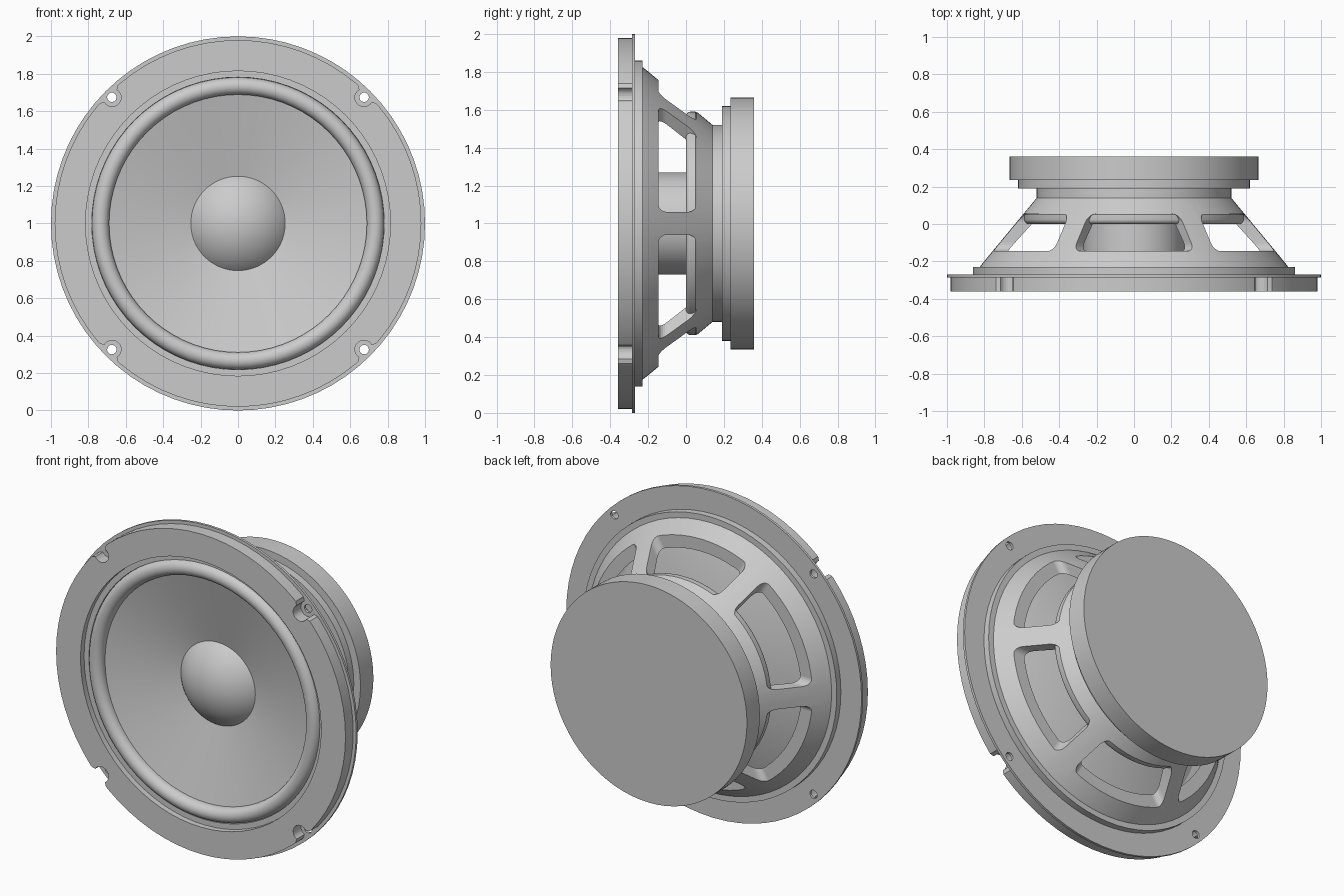
import bpy, bmesh
from math import sin, cos, pi, radians, sqrt, asin
from mathutils import Vector, Matrix

SEGMENTS = 72
CENTRE = Vector((0, 0, 1))

cube = bpy.data.objects.get("Cube")
if cube:
    bpy.data.objects.remove(cube, do_unlink=True)

grey = bpy.data.materials.new("plain grey")
grey.use_nodes = True
grey.diffuse_color = (0.6, 0.6, 0.6, 1)
grey.node_tree.nodes["Principled BSDF"].inputs["Base Color"].default_value = (0.6, 0.6, 0.6, 1)


def make_object(name, bm):
    bmesh.ops.recalc_face_normals(bm, faces=bm.faces)
    mesh = bpy.data.meshes.new(name)
    bm.to_mesh(mesh)
    bm.free()
    mesh.materials.append(grey)
    obj = bpy.data.objects.new(name, mesh)
    bpy.context.collection.objects.link(obj)
    return obj


def select(obj):
    bpy.ops.object.select_all(action='DESELECT')
    obj.select_set(True)
    bpy.context.view_layer.objects.active = obj


def smooth(obj):
    select(obj)
    bpy.ops.object.shade_smooth_by_angle(angle=radians(30))


def revolve(name, profile, closed=True):
    """Spin (radius, y) points about the speaker's axis."""
    bm = bmesh.new()
    verts = [bm.verts.new((r, y, 1)) for r, y in profile]
    edges = [bm.edges.new(pair) for pair in zip(verts, verts[1:])]
    if closed:
        edges.append(bm.edges.new((verts[-1], verts[0])))
    bmesh.ops.spin(bm, geom=verts + edges, cent=CENTRE, axis=(0, 1, 0),
                   angle=2 * pi, steps=SEGMENTS, use_merge=True)
    bmesh.ops.remove_doubles(bm, verts=bm.verts, dist=0.0001)
    obj = make_object(name, bm)
    smooth(obj)
    return obj


def add_prism(bm, near, far, angle):
    """Join two matching outlines, then turn them about the axis."""
    turn = Matrix.Rotation(angle, 4, 'Y')
    a, b = ([bm.verts.new(CENTRE + turn @ Vector(p)) for p in loop]
            for loop in (near, far))
    bm.faces.new(a)
    bm.faces.new(b)
    for i in range(len(a)):
        j = (i + 1) % len(a)
        bm.faces.new((a[i], a[j], b[j], b[i]))


def cut(obj, bm):
    cutter = make_object("cutter", bm)
    cutter.hide_render = True
    mod = obj.modifiers.new("cut", 'BOOLEAN')
    mod.operation = 'DIFFERENCE'
    mod.solver = 'EXACT'
    mod.object = cutter
    select(obj)
    bpy.ops.object.modifier_apply(modifier=mod.name)
    bpy.data.objects.remove(cutter, do_unlink=True)
    smooth(obj)


def arc(cx, cy, radius, start, end, steps):
    angles = [radians(start + (end - start) * i / steps) for i in range(steps + 1)]
    return [(cx + radius * cos(t), cy + radius * sin(t)) for t in angles]


# Front flange with four open bolt notches
flange = revolve("front_flange", [(0.815, -0.36), (0.98, -0.36), (0.98, -0.285), (0.815, -0.285)])
outline = arc(0.952, 0, 0.048, 75, 285, 14) + [(0.975, -0.065), (1.03, -0.14), (1.03, 0.14), (0.975, 0.065)]
bm = bmesh.new()
for k in range(4):
    loops = [[(u, y, v) for u, v in outline] for y in (-0.4, -0.25)]
    add_prism(bm, *loops, pi / 4 + k * pi / 2)
cut(flange, bm)

# Thin mounting plate with bolt holes
plate = revolve("mounting_plate", [(0.77, -0.285), (1.0, -0.285), (1.0, -0.27), (0.77, -0.27)])
bm = bmesh.new()
for k in range(4):
    hole = arc(0.954, 0, 0.025, 0, 345, 23)
    loops = [[(u, y, v) for u, v in hole] for y in (-0.4, -0.2)]
    add_prism(bm, *loops, pi / 4 + k * pi / 2)
cut(plate, bm)

# Basket shell with six rounded windows between straight struts
basket = revolve("basket", [
    (0.77, -0.275), (0.86, -0.275), (0.86, -0.23), (0.825, -0.23), (0.81, -0.21),
    (0.52, 0.14), (0.46, 0.14), (0.46, 0.09), (0.55, 0.0), (0.68, -0.145), (0.74, -0.21)])


def window(depth, corner=0.045, low=-0.145, high=0.055):
    half = depth * sqrt(1 / 3) - 0.07
    points = []
    for i, (sx, y) in enumerate([(1, high - corner), (-1, high - corner),
                                 (-1, low + corner), (1, low + corner)]):
        points += arc(sx * (half - corner), y, corner, 90 * i, 90 * i + 90, 6)
    return [(x, y, depth) for x, y in points]


bm = bmesh.new()
for k in range(6):
    add_prism(bm, window(0.35), window(0.95), k * pi / 3)
cut(basket, bm)

# Basket floor, neck, back plate and magnet
revolve("basket_floor", [(0, 0), (0.565, 0)] + arc(0.565, 0.025, 0.025, -70, 0, 5)
        + [(0.59, 0.05), (0.5, 0.13), (0, 0.13)], closed=False)
revolve("neck", [(0, 0.12), (0.52, 0.12), (0.52, 0.195), (0, 0.195)], closed=False)
revolve("back_plate", [(0, 0.19), (0.62, 0.19), (0.62, 0.24), (0, 0.24)], closed=False)
revolve("magnet", [(0, 0.235), (0.665, 0.235), (0.665, 0.36), (0, 0.36)], closed=False)

# Rolled rubber surround with its flat outer lip
revolve("surround", [(0.82, -0.28), (0.82, -0.325), (0.782, -0.325)]
        + arc(0.735, -0.31, 0.046, 0, -180, 14) + [(0.689, -0.28)])

# Paper cone, voice coil tube and dust cap
revolve("cone", [(0.70, -0.305), (0.24, -0.19), (0.24, -0.15), (0.275, -0.15), (0.70, -0.28)])
revolve("voice_coil", [(0.27, -0.165), (0.27, 0.01), (0.24, 0.01), (0.24, -0.165)])
rim, height = 0.255, 0.12
ball = (rim ** 2 + height ** 2) / (2 * height)
half = asin(rim / ball)
revolve("dust_cap", [(ball * sin(half * i / 14), -0.31 + ball * (1 - cos(half * i / 14)))
                     for i in range(15)], closed=False)
